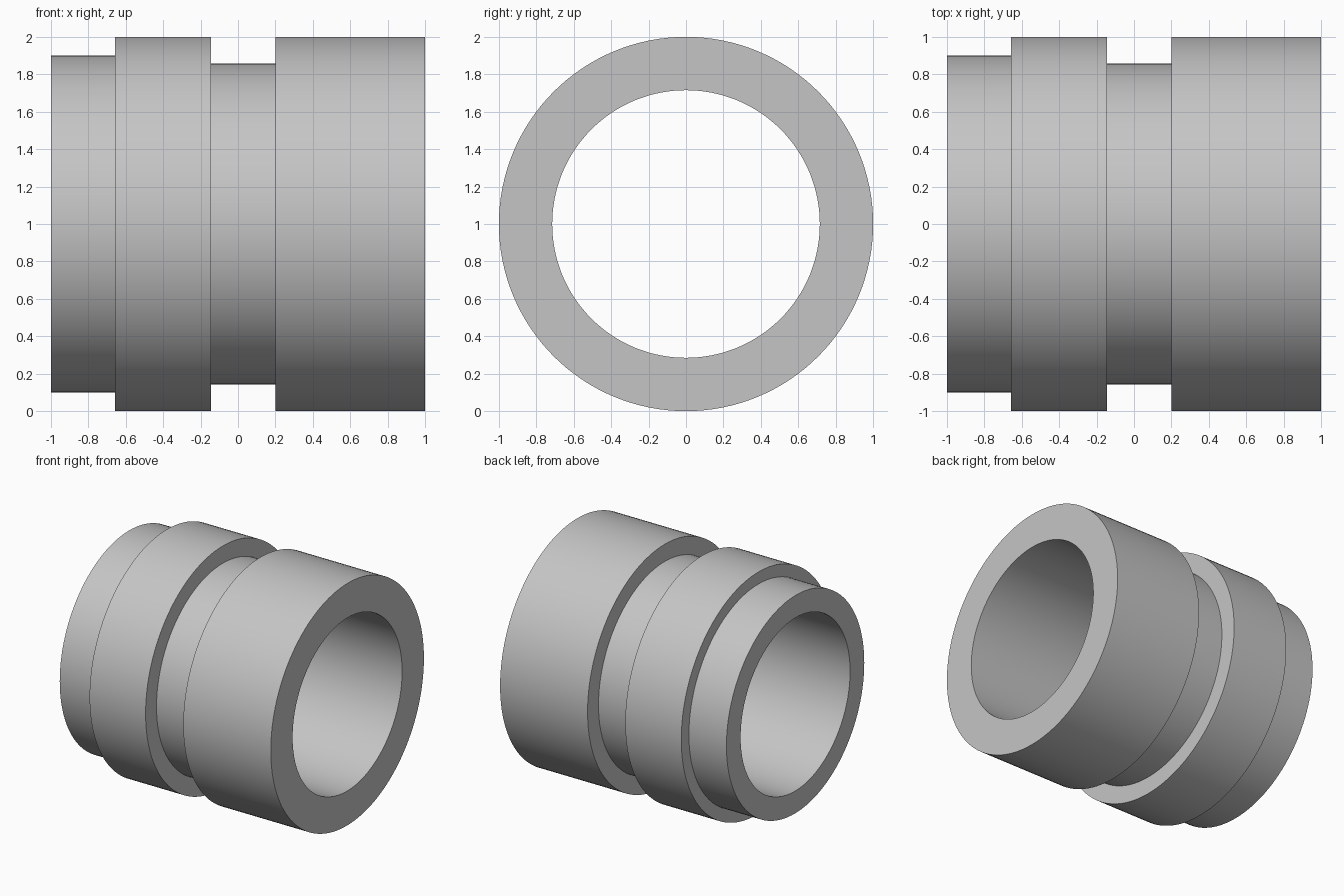
import bpy, bmesh, math
from mathutils import Vector

cube = bpy.data.objects.get("Cube")
if cube:
    bpy.data.objects.remove(cube, do_unlink=True)

SEGMENTS = 128
BORE = 0.715

# Single plain grey material
grey = bpy.data.materials.new("plain_grey")
grey.use_nodes = True
colour = (0.56, 0.56, 0.56, 1)
grey.diffuse_color = colour
bsdf = next(n for n in grey.node_tree.nodes if n.type == "BSDF_PRINCIPLED")
bsdf.inputs["Base Color"].default_value = colour

# Outer steps along the axis: start x, end x, radius
steps = [
    (-1.0, -0.657, 0.9),     # narrow end
    (-0.657, -0.145, 1.0),   # middle collar
    (-0.145, 0.2, 0.857),    # groove
    (0.2, 1.0, 1.0),         # wide end
]
profile = [(-1.0, BORE)]
for start, end, radius in steps:
    profile += [(start, radius), (end, radius)]
profile.append((1.0, BORE))

# Revolve the closed profile about the x axis
bm = bmesh.new()
verts = [bm.verts.new((x, 0, r)) for x, r in profile]
edges = [bm.edges.new((v, verts[(i + 1) % len(verts)])) for i, v in enumerate(verts)]
bmesh.ops.spin(bm, geom=verts + edges, cent=(0, 0, 0), axis=(1, 0, 0),
               angle=math.tau, steps=SEGMENTS, use_merge=False)
bmesh.ops.remove_doubles(bm, verts=bm.verts, dist=0.0001)
bmesh.ops.recalc_face_normals(bm, faces=bm.faces)
bmesh.ops.translate(bm, verts=bm.verts, vec=Vector((0, 0, 1)))

mesh = bpy.data.meshes.new("stepped_sleeve")
bm.to_mesh(mesh)
bm.free()
mesh.materials.append(grey)
sleeve = bpy.data.objects.new("stepped_sleeve", mesh)
bpy.context.collection.objects.link(sleeve)

# Smooth round walls with crisp steps
bpy.ops.object.select_all(action="DESELECT")
sleeve.select_set(True)
bpy.context.view_layer.objects.active = sleeve
bpy.ops.object.shade_smooth_by_angle(angle=math.radians(30))
